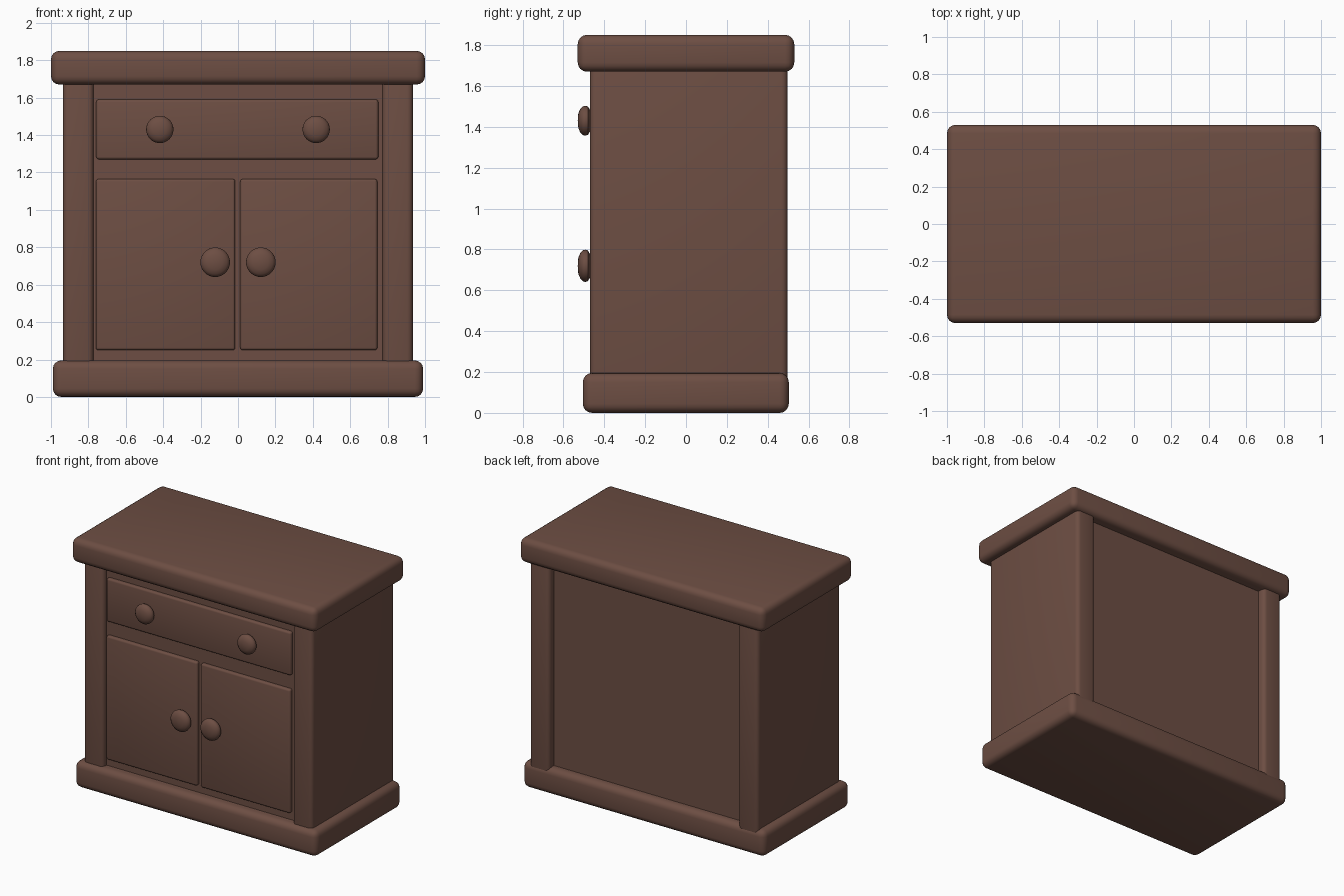
import bpy, bmesh, math

if "Cube" in bpy.data.objects:
    bpy.data.objects.remove(bpy.data.objects["Cube"])

wood = bpy.data.materials.new("brown wood")
wood.diffuse_color = (0.153, 0.076, 0.056, 1)
wood.use_nodes = True
wood.node_tree.nodes["Principled BSDF"].inputs["Base Color"].default_value = wood.diffuse_color


def finish(name, bm):
    mesh = bpy.data.meshes.new(name)
    bmesh.ops.recalc_face_normals(bm, faces=bm.faces)
    bm.to_mesh(mesh)
    bm.free()
    mesh.materials.append(wood)
    ob = bpy.data.objects.new(name, mesh)
    bpy.context.collection.objects.link(ob)
    bpy.ops.object.select_all(action='DESELECT')
    ob.select_set(True)
    bpy.context.view_layer.objects.active = ob
    bpy.ops.object.shade_smooth_by_angle(angle=math.radians(35))
    return ob


def box(name, lo, hi, bevel=0.0, segments=4):
    """Rounded box given by its two opposite corners."""
    bm = bmesh.new()
    bmesh.ops.create_cube(bm, size=1)
    for v in bm.verts:
        v.co = [l + (c + 0.5) * (h - l) for c, l, h in zip(v.co, lo, hi)]
    if bevel:
        bmesh.ops.bevel(bm, geom=bm.edges[:], offset=bevel, segments=segments,
                        profile=0.5, affect='EDGES')
    return finish(name, bm)


def knob(name, x, z, r):
    """Rounded disc turned around the y axis."""
    profile = [(0, -0.53), (0.5, -0.527), (0.8, -0.517), (0.96, -0.505),
               (1, -0.493), (0.95, -0.48), (0.75, -0.471), (0.6, -0.465),
               (0.6, -0.44)]
    bm = bmesh.new()
    vs = [bm.verts.new((x + k * r, y, z)) for k, y in profile]
    edges = [bm.edges.new(p) for p in zip(vs, vs[1:])]
    bmesh.ops.spin(bm, geom=vs + edges, cent=(x, 0, z), axis=(0, 1, 0),
                   angle=math.tau, steps=32)
    bmesh.ops.remove_doubles(bm, verts=bm.verts, dist=0.0005)
    return finish(name, bm)


# Plinth and top slab
box("base", (-0.99, -0.505, 0), (0.99, 0.503, 0.195), 0.045)
box("top", (-1, -0.53, 1.67), (1, 0.53, 1.85), 0.045)

# Recessed carcass: its faces are the back panel and the front frame ground
box("carcass", (-0.9, -0.432, 0.1), (0.9, 0.44, 1.75))

# Side walls with front stiles and rear posts; small cove steps at both ends
for s, side in ((-1, "left"), (1, "right")):
    xs = sorted((s * 0.772, s * 0.935))
    box(side + "_side", (xs[0], -0.47, 0.1), (xs[1], 0.497, 1.75), 0.03)

# Drawer and doors
box("drawer", (-0.758, -0.458, 1.27), (0.75, -0.40, 1.59), 0.014, 3)
box("left_door", (-0.76, -0.458, 0.25), (-0.015, -0.40, 1.165), 0.014, 3)
box("right_door", (0.012, -0.458, 0.25), (0.745, -0.40, 1.165), 0.014, 3)

# Knobs
for s, side in ((-1, "left"), (1, "right")):
    knob(side + "_drawer_knob", s * 0.418, 1.43, 0.073)
    knob(side + "_door_knob", s * 0.122, 0.72, 0.079)
